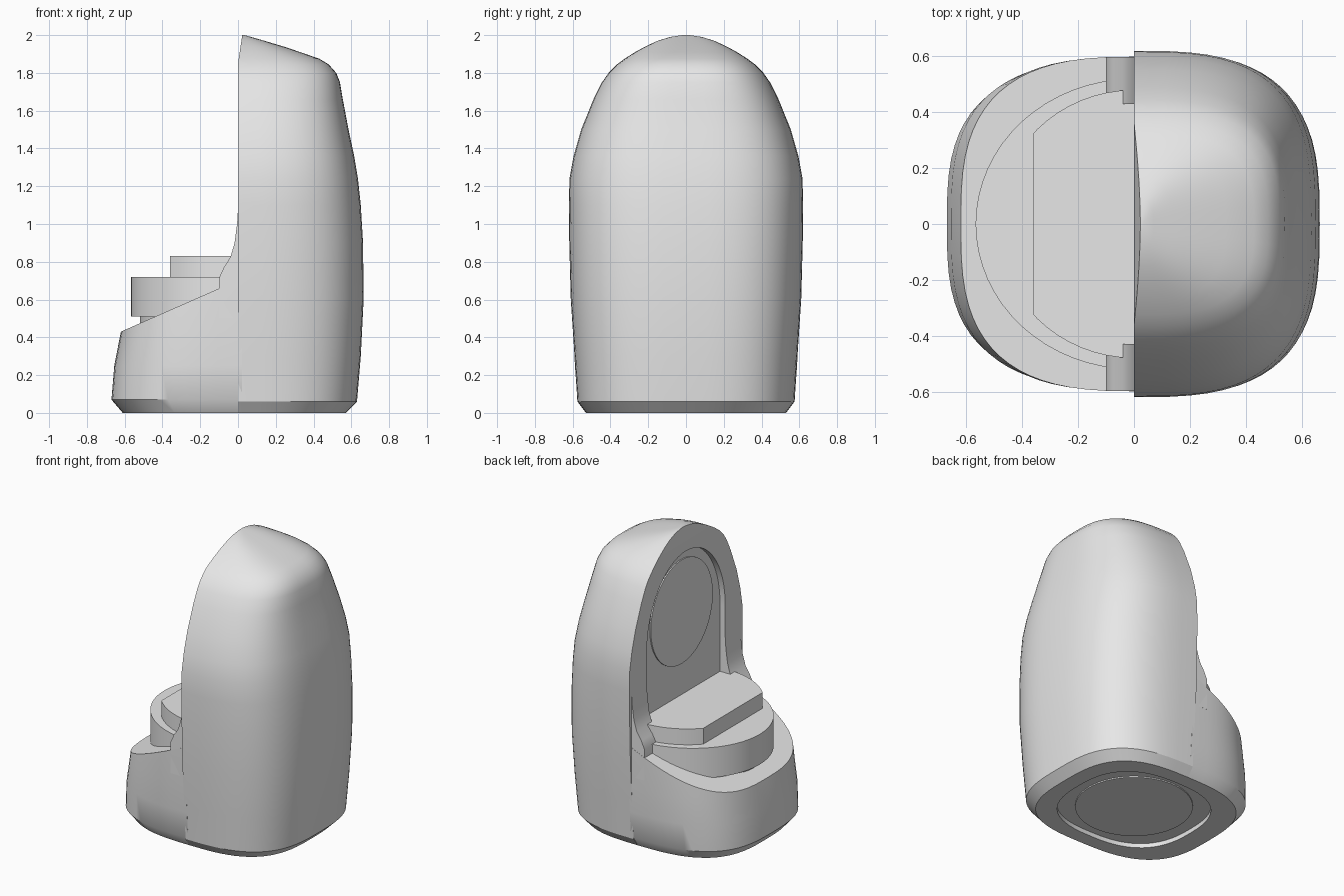
import bpy, bmesh, math
from mathutils import Vector

cube = bpy.data.objects.get("Cube")
if cube:
    bpy.data.objects.remove(cube, do_unlink=True)

grey = bpy.data.materials.new("plain_grey")
grey.use_nodes = True
COLOUR = (0.8, 0.8, 0.8, 1)
grey.diffuse_color = COLOUR
grey.node_tree.nodes["Principled BSDF"].inputs["Base Color"].default_value = COLOUR


def finish(name, bm):
    bmesh.ops.recalc_face_normals(bm, faces=bm.faces)
    mesh = bpy.data.meshes.new(name)
    bm.to_mesh(mesh)
    bm.free()
    mesh.materials.append(grey)
    obj = bpy.data.objects.new(name, mesh)
    bpy.context.collection.objects.link(obj)
    return obj


def activate(obj):
    bpy.ops.object.select_all(action="DESELECT")
    obj.select_set(True)
    bpy.context.view_layer.objects.active = obj


def smooth(obj, angle=32):
    activate(obj)
    bpy.ops.object.shade_smooth_by_angle(angle=math.radians(angle))


def loft(rings):
    """Skin a stack of equal-length closed rings and cap both ends."""
    bm = bmesh.new()
    rows = [[bm.verts.new(p) for p in ring] for ring in rings]
    n = len(rows[0])
    for low, high in zip(rows, rows[1:]):
        for i in range(n):
            j = (i + 1) % n
            bm.faces.new((low[i], low[j], high[j], high[i]))
    bm.faces.new(rows[0])
    bm.faces.new(rows[-1])
    return bm


def half_ring(z, half_y, reach, face_x, power=3, steps=36):
    """Half of a rounded square, flat along x = face_x."""
    ring = []
    for i in range(steps + 1):
        t = math.pi * (i / steps - 0.5)
        s, c = math.sin(t), max(math.cos(t), 0)
        ring.append((face_x + (reach - face_x) * c ** (2 / power),
                     half_y * math.copysign(abs(s) ** (2 / power), s), z))
    return ring


def oval(rx, ry, power=2, steps=64):
    pts = []
    for i in range(steps):
        c, s = math.cos(math.tau * i / steps), math.sin(math.tau * i / steps)
        pts.append((rx * math.copysign(abs(c) ** (2 / power), c),
                    ry * math.copysign(abs(s) ** (2 / power), s)))
    return pts


def slab(points, z0, z1):
    return loft([[(x, y, z) for x, y in points] for z in (z0, z1)])


def along_x(points, x0, x1):
    return loft([[(x, y, z) for y, z in points] for x in (x0, x1)])


def cut(obj, cutter):
    cutter.hide_render = True
    mod = obj.modifiers.new("cut", "BOOLEAN")
    mod.operation, mod.solver, mod.object = "DIFFERENCE", "EXACT", cutter
    activate(obj)
    bpy.ops.object.modifier_apply(modifier=mod.name)


def slice_off(bm, point, normal):
    geom = bm.verts[:] + bm.edges[:] + bm.faces[:]
    res = bmesh.ops.bisect_plane(bm, geom=geom, plane_co=point,
                                 plane_no=normal, clear_outer=True)
    edges = [e for e in res["geom_cut"] if isinstance(e, bmesh.types.BMEdge)]
    bmesh.ops.contextual_create(bm, geom=edges)


# Tall rounded tower: height, half width, reach to the closed side
tower_rows = [
    (0, .53, .57), (.06, .575, .63), (.3, .59, .65), (.6, .61, .665),
    (.9, .618, .662), (1.1, .62, .65), (1.24, .617, .635), (1.36, .595, .615),
    (1.5, .555, .585), (1.66, .49, .555), (1.75, .445, .54), (1.8, .41, .52),
    (1.845, .365, .48), (1.875, .325, .43), (1.91, .27, .33),
    (1.94, .215, .24), (1.97, .15, .14), (1.99, .085, .07), (2, .02, .035)]
tower = finish("tower", loft([
    half_ring(z, w, r, max(0, z - 1.85) * .15) for z, w, r in tower_rows]))

# Low base with a sloping top
base_rows = [(0, .53, -.61), (.07, .575, -.67), (.25, .588, -.655),
             (.43, .597, -.62), (.8, .6, -.56)]
bm = loft([half_ring(z, w, r, .02) for z, w, r in base_rows])
slice_off(bm, Vector((-.62, 0, .43)), Vector((-.44, 0, 1)))
base = finish("base", bm)

# Shallow arched recess in the tower face
arch = [(-.43, .66), (.43, .66)]
for i in range(33):
    t = math.pi * i / 32
    arch.append((.43 * math.cos(t), 1.3 + .54 * math.sin(t)))
arch_cutter = finish("arch_cutter", along_x(arch, -.2, .04))
cut(tower, arch_cutter)

# Recess under the foot
foot_cutter = finish("foot_cutter", slab(oval(.46, .43, 2.6), -.1, .03))
for part in (tower, base):
    cut(part, foot_cutter)
for helper in (arch_cutter, foot_cutter):
    bpy.data.objects.remove(helper, do_unlink=True)
for part in (tower, base):
    smooth(part)

# Round plates in the two recesses
disc = [(y, z + 1.41) for y, z in oval(.34, .36)]
smooth(finish("face_disc", along_x(disc, .032, .041)))
smooth(finish("foot_disc", slab(oval(.37, .37), .022, .031)))

# Stacked round tray: neck, disc and flat-fronted platform
smooth(finish("tray_neck", slab(oval(.52, .47), .4, .53)))
smooth(finish("tray_disc", slab(oval(.567, .52), .51, .72)))
bm = slab(oval(.49, .48), .71, .83)
slice_off(bm, Vector((-.36, 0, 0)), Vector((-1, 0, 0)))
smooth(finish("platform", bm))

# Curved shoulders joining the base to the tower rim
profile = [(.03, .5), (-.1, .5), (-.1, .715), (-.075, .77), (-.04, .825),
           (-.018, .9), (-.005, 1), (0, 1.08), (.03, 1.08)]
for name, side in (("left_shoulder", 1), ("right_shoulder", -1)):
    rings = [[(x, side * y, z) for x, z in profile] for y in (.43, .597)]
    smooth(finish(name, loft(rings)))
